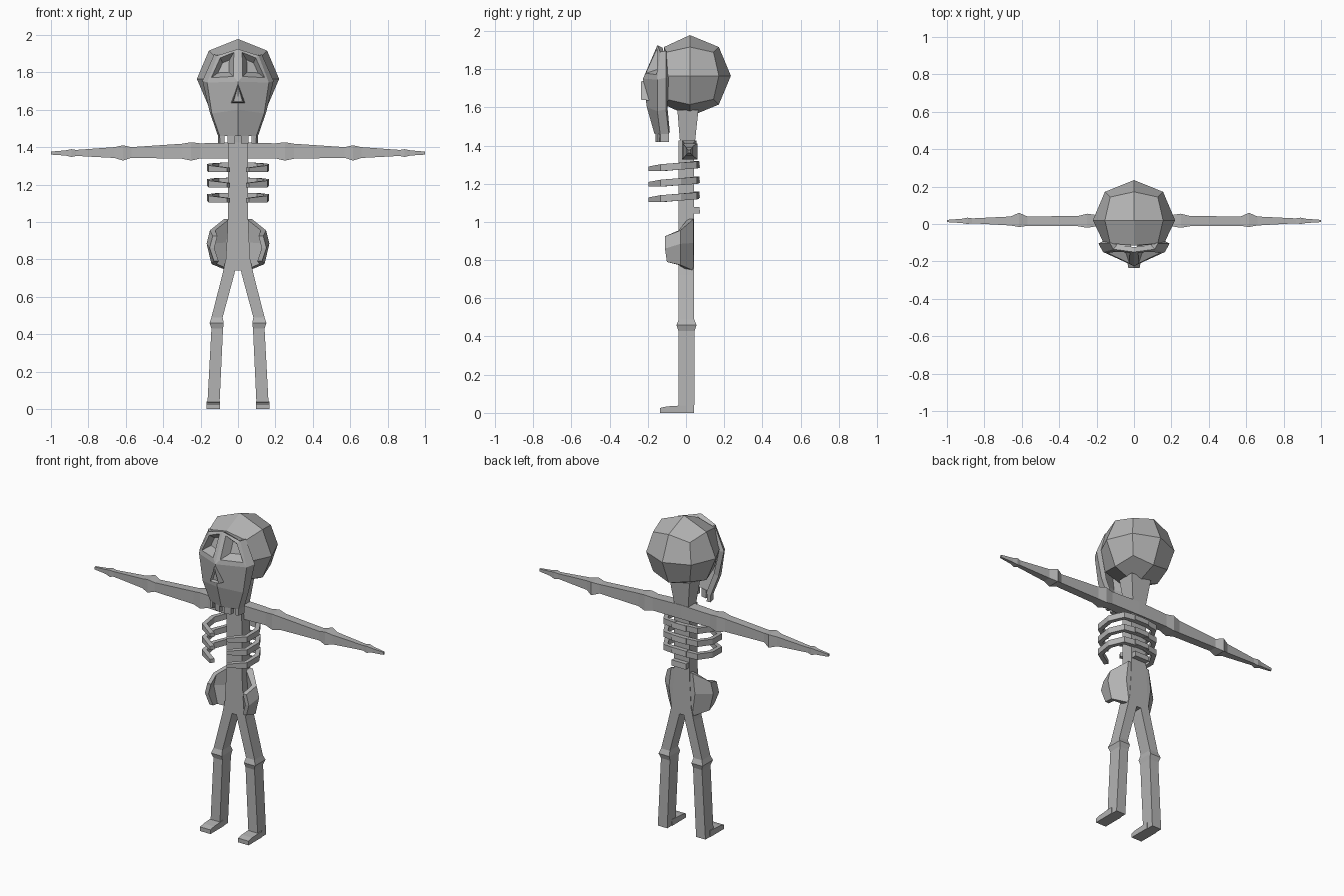
import bpy, bmesh, math
from mathutils import Vector

if "Cube" in bpy.data.objects:
    bpy.data.objects.remove(bpy.data.objects["Cube"])

bone = bpy.data.materials.new("bone_grey")
bone.diffuse_color = (0.45, 0.45, 0.45, 1)
bone.use_nodes = True
bone.node_tree.nodes["Principled BSDF"].inputs["Base Color"].default_value = bone.diffuse_color


def finish(bm, name, mirror=False, shell=0):
    """Turn a bmesh into a flat-shaded object, optionally mirrored or thickened."""
    bmesh.ops.recalc_face_normals(bm, faces=bm.faces)
    me = bpy.data.meshes.new(name)
    bm.to_mesh(me)
    bm.free()
    ob = bpy.data.objects.new(name, me)
    bpy.context.collection.objects.link(ob)
    me.materials.append(bone)
    if mirror:
        ob.modifiers.new("mirror", 'MIRROR').use_clip = True
    if shell:
        s = ob.modifiers.new("shell", 'SOLIDIFY')
        s.thickness = shell
        s.offset = -1
    return ob


def loft(bm, rings):
    """Skin a closed tube through rings of points, capped at both ends."""
    vs = [[bm.verts.new(p) for p in r] for r in rings]
    n = len(vs[0])
    for a, b in zip(vs, vs[1:]):
        for i in range(n):
            j = (i + 1) % n
            bm.faces.new((a[i], a[j], b[j], b[i]))
    bm.faces.new(vs[0])
    bm.faces.new(vs[-1])


def slab(z, x0, x1, y0, y1):
    return [(x0, y0, z), (x1, y0, z), (x1, y1, z), (x0, y1, z)]


def tube(name, rings, mirror=False):
    bm = bmesh.new()
    loft(bm, rings)
    return finish(bm, name, mirror)


# Cranium: cube split in halves and rounded, flattened where the face sits
bm = bmesh.new()
bmesh.ops.create_cube(bm, size=2)
bmesh.ops.subdivide_edges(bm, edges=bm.edges, cuts=1, use_grid_fill=True)
for v in bm.verts:
    d = v.co.normalized()
    v.co = Vector((d.x * .22, max(d.y * .215 + .02, -.115), d.z * .213 + 1.765))
finish(bm, "cranium")

# Face mask: half grid of centre ridge, cheek corner and rear edge
rows = [((0, -.15, 1.925), (.11, -.135, 1.89), (.128, -.105, 1.895)),
        ((0, -.225, 1.75), (.165, -.15, 1.745), (.19, -.105, 1.755)),
        ((0, -.205, 1.60), (.14, -.15, 1.58), (.152, -.105, 1.59)),
        ((0, -.165, 1.46), (.098, -.135, 1.46), (.107, -.09, 1.46))]
bm = bmesh.new()
for sx in (1, -1):
    g = [[bm.verts.new((p[0] * sx, p[1], p[2])) for p in r] for r in rows]
    for i in range(3):
        for j in range(2):
            q = [g[i][j], g[i][j + 1], g[i + 1][j + 1], g[i + 1][j]]
            f = bm.faces.new(q if sx < 0 else q[::-1])
            if (i, j) == (0, 0):
                eye = f
    # Eye socket: inset rim, then a sunken tapering pit
    eye.normal_update()
    bmesh.ops.inset_individual(bm, faces=[eye], thickness=.032)
    c = eye.calc_center_median()
    for v in eye.verts:
        v.co.x = c.x + (v.co.x - c.x) * 1.0 + sx * .004
        v.co.z += .008
    pit = bmesh.ops.extrude_discrete_faces(bm, faces=[eye])['faces'][0]
    c = pit.calc_center_median()
    for v in pit.verts:
        v.co = c + (v.co - c) * .5 + Vector((0, .045, -.005))
bmesh.ops.remove_doubles(bm, verts=bm.verts, dist=.0005)
finish(bm, "face_mask", shell=.03)

# Nose: triangular rim with a recessed opening
bm = bmesh.new()
outer = [(0, -.236, 1.735), (.03, -.236, 1.64), (-.03, -.236, 1.64)]
tri = bm.faces.new([bm.verts.new(p) for p in outer])
tri.normal_update()
rim = [bm.verts.new((p[0] * 1.25, -.195, 1.67 + (p[2] - 1.67) * 1.15)) for p in outer]
tv = list(tri.verts)
for i in range(3):
    j = (i + 1) % 3
    bm.faces.new((tv[i], tv[j], rim[j], rim[i]))
bmesh.ops.recalc_face_normals(bm, faces=bm.faces)
bmesh.ops.inset_individual(bm, faces=[tri], thickness=.008)
for v in tri.verts:
    v.co.y += .022
finish(bm, "nose")

# Teeth: blocks following the lower edge of the mask
bm = bmesh.new()
mid, cor, rear = [Vector(p) for p in rows[3]]
for a, b, off in ((mid.lerp(cor, .16), mid.lerp(cor, .57), (0, .03, 0)),
                  (mid.lerp(cor, .82), cor, (0, .03, 0)),
                  (cor, rear, (-.025, 0, 0))):
    off = Vector(off)
    base = [a, b, b + off, a + off]
    loft(bm, [[p + Vector((0, 0, .01)) for p in base],
              [p * .99 + Vector((0, 0, -.026)) for p in base]])
finish(bm, "teeth", mirror=True)

# Neck, spine and vertebra knobs
tube("neck", [slab(1.40, -.045, .045, -.03, .045), slab(1.585, -.07, .07, -.045, .065)])
tube("spine", [slab(.74, -.022, .022, -.038, .043), slab(.79, -.066, .066, -.038, .043),
               slab(.98, -.055, .055, -.038, .043), slab(1.425, -.052, .052, -.038, .043)])
bm = bmesh.new()
for k in range(4):
    z = 1.30 - .079 * k
    loft(bm, [slab(z - .018, -.05, .05, .02, .074), slab(z + .016, -.05, .05, .02, .070)])
finish(bm, "vertebrae")

# Ribs: three open hoops dipping towards the front
path = [(.03, .055, .0), (.11, .045, -.002), (.152, -.03, -.008),
        (.145, -.125, -.016), (.05, -.185, -.022)]
bm = bmesh.new()
for k in range(3):
    rings = []
    for i, (x, y, dz) in enumerate(path):
        z = 1.30 - .081 * k + dz
        a = Vector(path[max(i - 1, 0)])
        b = Vector(path[min(i + 1, 4)])
        t = (b - a).normalized()
        n = Vector((-t.y, t.x, 0)).normalized() * .014
        h = .018 if i < 4 else .012
        rings.append([(x + s * n.x, y + s * n.y, z + u * h)
                      for s, u in ((1, 1), (1, -1), (-1, -1), (-1, 1))])
    loft(bm, rings)
finish(bm, "ribs", mirror=True)

# Pelvis wings: thin plates wrapping forward from the spine
wing = [((.0, .043, 1.015), (.075, .04, 1.015), (.15, -.03, .955), (.135, -.11, .925)),
        ((.0, .043, .89), (.09, .04, .89), (.168, -.03, .885), (.152, -.11, .86)),
        ((.0, .043, .745), (.07, .04, .745), (.142, -.03, .775), (.128, -.10, .79))]
bm = bmesh.new()
loops = []
for r in wing:
    inner = [(max(x - .028, 0), y - (.03 if i < 2 else .01), z) for i, (x, y, z) in enumerate(r)]
    inner[-1] = (r[-1][0] - .025, r[-1][1], r[-1][2])
    loops.append(list(r) + inner[::-1])
loft(bm, loops)
finish(bm, "pelvis", mirror=True)

# Legs with knee swelling
tube("leg", [slab(.79, .004, .068, -.038, .043), slab(.72, .02, .083, -.038, .043),
             slab(.49, .082, .142, -.038, .043), slab(.46, .076, .152, -.05, .055),
             slab(.43, .08, .142, -.04, .045), slab(.0, .10, .165, -.038, .043)], True)

# Feet: low wedges pointing forward
tube("foot", [[(.096, y, 0), (.168, y, 0), (.168, y, h), (.096, y, h)]
              for y, h in ((-.135, .026), (-.10, .034), (.0, .04))], True)

# Arms: tapering square bars with swollen joints (x, z low, z high, y front, y back)
arm = [(0, 1.34, 1.427, -.02, .05), (.2, 1.34, 1.42, -.012, .048), (.25, 1.328, 1.426, -.02, .055),
       (.30, 1.338, 1.418, -.012, .043), (.57, 1.343, 1.40, -.01, .04), (.615, 1.328, 1.41, -.016, .06),
       (.66, 1.342, 1.40, -.008, .04), (.865, 1.353, 1.385, .004, .03), (.89, 1.347, 1.389, 0, .034),
       (.92, 1.355, 1.383, .005, .028), (1, 1.36, 1.376, .01, .022)]
bm = bmesh.new()
loft(bm, [[(s * x, y0, z0), (s * x, y1, z0), (s * x, y1, z1), (s * x, y0, z1)]
          for s, x, z0, z1, y0, y1 in
          [(-1, *a) for a in arm[:0:-1]] + [(1, *a) for a in arm]])
finish(bm, "arms")
